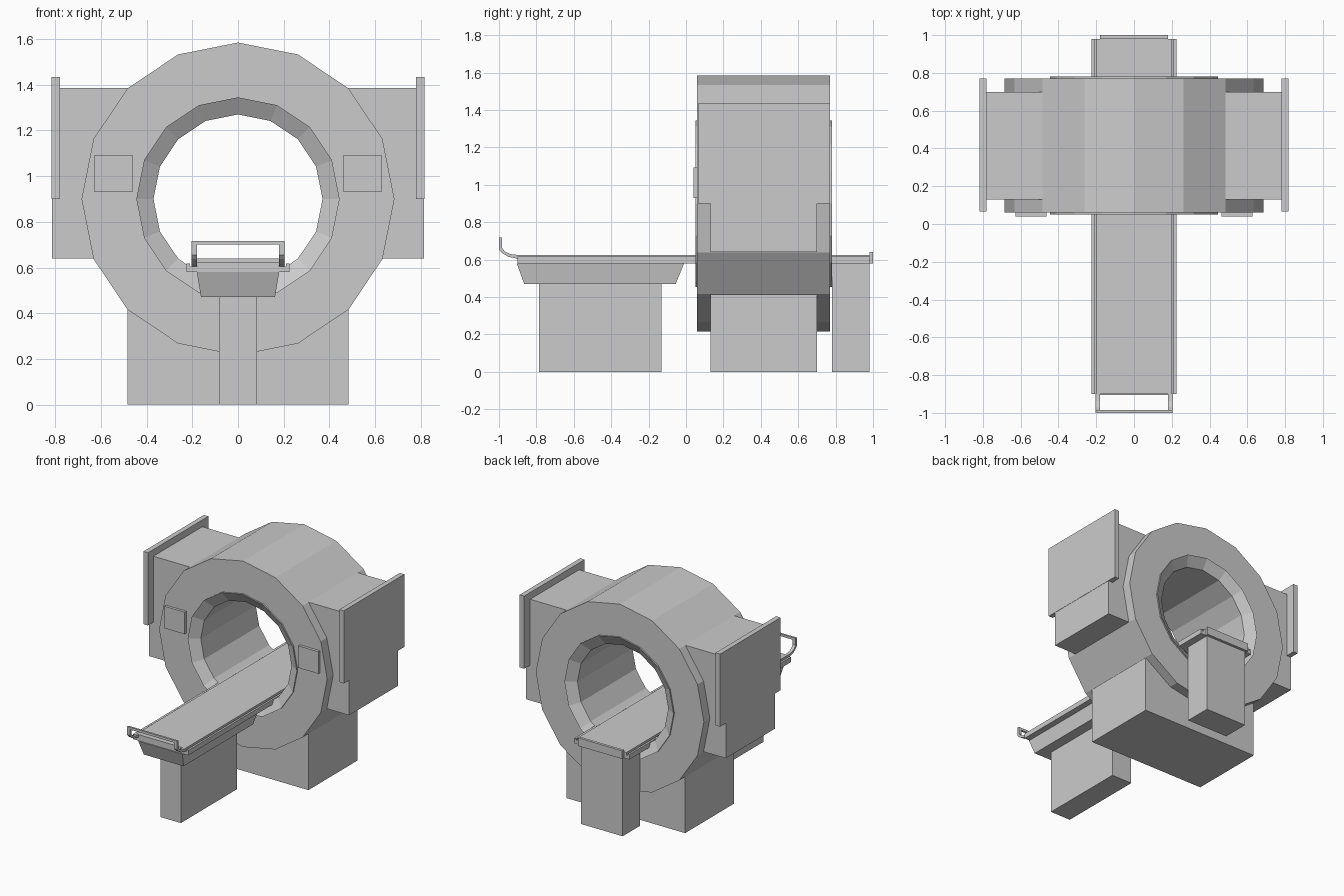
import bpy, bmesh, math

if "Cube" in bpy.data.objects:
    bpy.data.objects.remove(bpy.data.objects["Cube"], do_unlink=True)

grey = bpy.data.materials.new("light grey")
grey.use_nodes = True
colour = (0.6, 0.6, 0.6, 1)
grey.diffuse_color = colour
grey.node_tree.nodes["Principled BSDF"].inputs["Base Color"].default_value = colour


def finish(name, bm):
    bmesh.ops.recalc_face_normals(bm, faces=bm.faces)
    mesh = bpy.data.meshes.new(name)
    bm.to_mesh(mesh)
    bm.free()
    mesh.materials.append(grey)
    obj = bpy.data.objects.new(name, mesh)
    bpy.context.collection.objects.link(obj)
    return obj


def loft(name, rings, closed=False):
    """Join rings of points with quads; cap the ends unless closed."""
    bm = bmesh.new()
    loops = [[bm.verts.new(p) for p in ring] for ring in rings]
    n = len(loops[0])
    pairs = list(zip(loops, loops[1:]))
    if closed:
        pairs.append((loops[-1], loops[0]))
    else:
        bm.faces.new(loops[0])
        bm.faces.new(loops[-1])
    for a, b in pairs:
        for i in range(n):
            j = (i + 1) % n
            bm.faces.new((a[i], a[j], b[j], b[i]))
    return finish(name, bm)


def rect(x, y0, y1, z):
    return [(-x, y0, z), (x, y0, z), (x, y1, z), (-x, y1, z)]


def box(name, x0, x1, y0, y1, z0, z1):
    return loft(name, [[(x0, y0, z), (x1, y0, z), (x1, y1, z), (x0, y1, z)]
                       for z in (z0, z1)])


def extrude_x(name, profile, x0, x1):
    return loft(name, [[(x, y, z) for y, z in profile] for x in (x0, x1)])


def both_sides(name, x0, x1, *rest):
    box("left_" + name, x0, x1, *rest)
    box("right_" + name, -x1, -x0, *rest)


# Scanner ring with a raised lip and a chamfered bore
SIDES = 16
CENTRE = 0.9
profile = [(0.685, 0.06), (0.445, 0.06), (0.445, 0.05), (0.37, 0.095),
           (0.37, 0.735), (0.445, 0.78), (0.445, 0.77), (0.685, 0.77)]
angles = [2 * math.pi * i / SIDES for i in range(SIDES)]
loft("scanner_ring", [[(r * math.sin(a), y, CENTRE + r * math.cos(a))
                       for r, y in profile] for a in angles], closed=True)

# Base block below the ring
box("ring_base", -0.483, 0.483, 0.13, 0.70, 0, 0.415)

# Side housings: outer wall meets the ring, stepped end plates, control panels
for side, name in ((1, "left"), (-1, "right")):
    outline = [(0.48, 1.385), (0.815, 1.385), (0.815, 0.64), (0.60, 0.64), (0.48, 0.9)]
    loft(name + "_housing", [[(side * x, y, z) for x, z in outline]
                             for y in (0.13, 0.70)])
both_sides("end_plate", 0.78, 0.817, 0.065, 0.77, 0.9, 1.435)
both_sides("control_panel", 0.463, 0.628, 0.04, 0.062, 0.93, 1.092)

# Patient table: tray, rails and bed running through the bore
box("table_tray", -0.225, 0.225, -0.9, 0.98, 0.58, 0.605)
both_sides("table_rail", 0.21, 0.225, -0.9, 0.98, 0.605, 0.617)
box("table_bed", -0.2, 0.2, -0.9, 0.98, 0.605, 0.625)
box("rear_stop", -0.18, 0.18, 0.98, 1.0, 0.58, 0.64)

# Tapered table underside and supports
loft("table_underside", [rect(0.162, -0.865, -0.055, 0.47),
                         rect(0.18, -0.905, -0.01, 0.58)])
box("front_pedestal", -0.084, 0.084, -0.785, -0.13, 0, 0.47)
box("rear_pedestal", -0.17, 0.17, 0.78, 0.98, 0, 0.58)

# Upturned handle at the front of the table
arm = [(-0.9, 0.605), (-0.95, 0.615), (-0.985, 0.637), (-1.0, 0.655), (-1.0, 0.717),
       (-0.985, 0.717), (-0.985, 0.665), (-0.97, 0.645), (-0.94, 0.63), (-0.9, 0.625)]
extrude_x("left_handle_arm", arm, 0.18, 0.203)
extrude_x("right_handle_arm", arm, -0.203, -0.18)
box("handle_bar", -0.18, 0.18, -1.0, -0.985, 0.70, 0.717)
